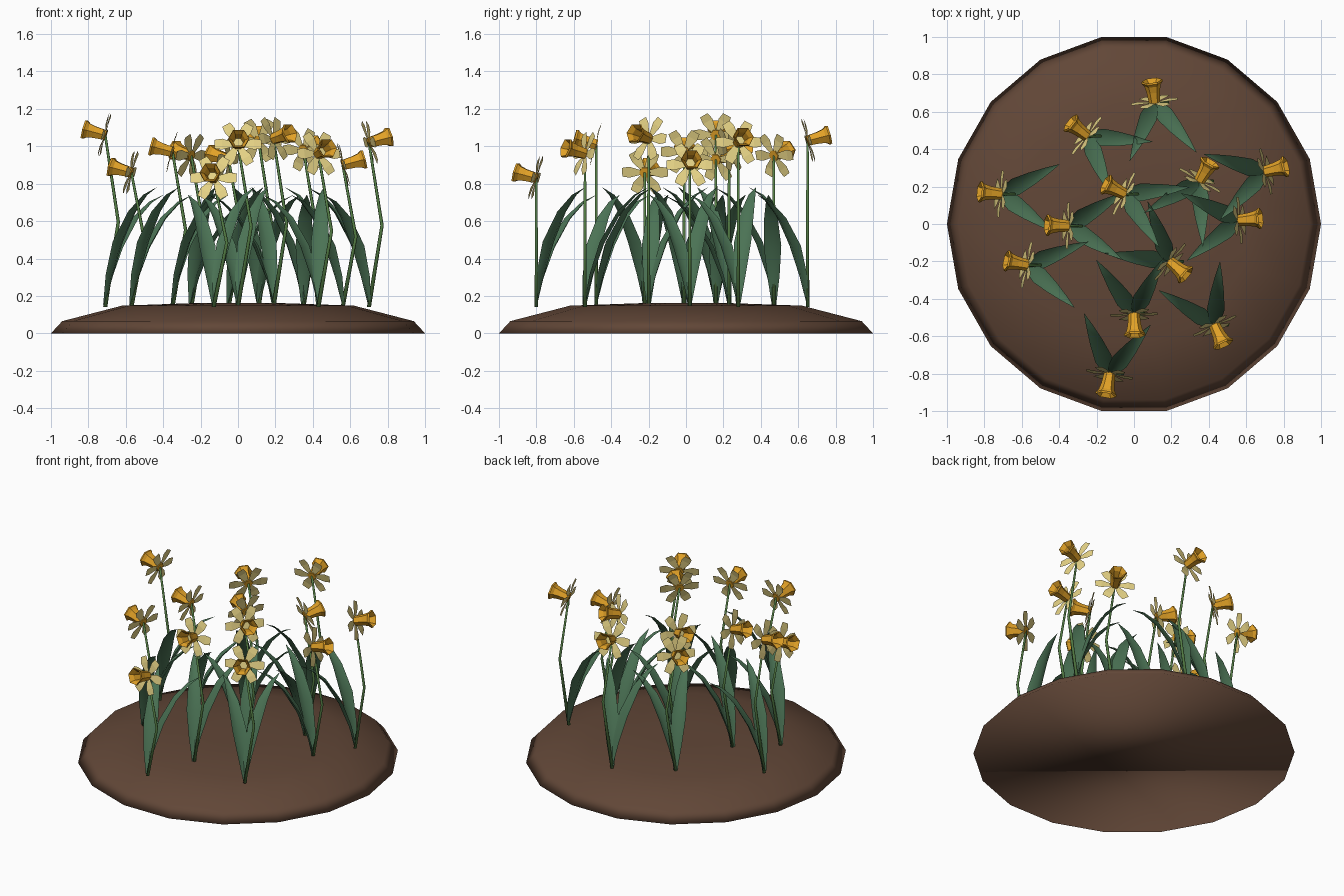
import bpy, math
from mathutils import Vector, Matrix

if "Cube" in bpy.data.objects:
    bpy.data.objects.remove(bpy.data.objects["Cube"])


def material(name, rgb):
    m = bpy.data.materials.new(name)
    m.diffuse_color = (*rgb, 1)
    m.use_nodes = True
    m.node_tree.nodes["Principled BSDF"].inputs["Base Color"].default_value = m.diffuse_color
    return m


SOIL = material("soil", (0.12, 0.062, 0.038))
GREEN = material("leaf_green", (0.07, 0.17, 0.09))
STEM = material("stem_green", (0.09, 0.21, 0.06))
CREAM = material("petal_cream", (0.80, 0.66, 0.24))
GOLD = material("trumpet_gold", (0.76, 0.36, 0.02))


def make(name, verts, faces, mat, smooth=False):
    me = bpy.data.meshes.new(name)
    me.from_pydata([tuple(v) for v in verts], [], faces)
    me.materials.append(mat)
    me.polygons.foreach_set("use_smooth", [smooth] * len(me.polygons))
    ob = bpy.data.objects.new(name, me)
    bpy.context.collection.objects.link(ob)
    return ob


def ring_faces(rings, n):
    return [(r * n + i, r * n + (i + 1) % n, (r + 1) * n + (i + 1) % n, (r + 1) * n + i)
            for r in range(rings - 1) for i in range(n)]


def circle(n, r, z, phase=0):
    return [Vector((r * math.cos(2 * math.pi * i / n + phase),
                    r * math.sin(2 * math.pi * i / n + phase), z)) for i in range(n)]


# Soil mound: low 18-sided dome with a closed underside
N = 18
verts = []
for r, z in [(1, 0), (0.94, 0.065), (0.62, 0.148), (0.22, 0.162)]:
    verts += [Vector((v.x, v.y * 1.015, v.z)) for v in circle(N, r, z)]
faces = ring_faces(4, N) + [tuple(range(3 * N, 4 * N)), tuple(reversed(range(N)))]
make("soil_mound", verts, faces, SOIL, True)

GROUND = 0.15


def stem(x, y, top):
    # Thin tube with one bend towards +x
    mid = GROUND + 0.49 * (top - GROUND)
    path = [(x, GROUND - 0.01, 0.011), (x + 0.07, mid, 0.009), (x, top, 0.007)]
    v = [p + Vector((px, y, 0)) for px, z, r in path for p in circle(6, r, z)]
    make("stem", v, ring_faces(3, 6) + [tuple(range(12, 18)), tuple(range(5, -1, -1))], STEM, True)


def leaf(x, y, angle, reach, height):
    # Folded blade: (outward fraction, height fraction, half width)
    profile = [(0, 0, 0.012), (0.12, 0.25, 0.033), (0.30, 0.52, 0.047),
               (0.56, 0.78, 0.036), (0.80, 0.93, 0.019), (1, 1, 0.001)]
    out = Vector((math.cos(angle), math.sin(angle), 0))
    side = Vector((-out.y, out.x, 0))
    v = []
    for o, h, w in profile:
        c = Vector((x, y, GROUND + h * height)) + out * (o * reach)
        fold = out * (-0.4 * w) + Vector((0, 0, 0.25 * w))
        v += [c - side * w + fold, c, c + side * w + fold]
    f = [(3 * r + i, 3 * r + i + 1, 3 * r + i + 4, 3 * r + i + 3)
         for r in range(len(profile) - 1) for i in (0, 1)]
    make("leaf", v, f, GREEN, True)


def flower(x, y, z, facing):
    # Local +z is the flower axis, tilted up from the horizontal
    frame = (Matrix.Translation((x, y, z)) @ Matrix.Rotation(facing, 4, 'Z')
             @ Matrix.Rotation(math.radians(75), 4, 'Y') @ Matrix.Rotation(math.pi / 2, 4, 'Z'))
    # Six flat petals
    v, f = [], []
    for k in range(6):
        rot = Matrix.Rotation(k * math.pi / 3, 4, 'Z')
        s = len(v)
        for r, w, h in [(0.012, 0.010, 0), (0.085, 0.030, 0.006), (0.125, 0.024, 0.004)]:
            v += [rot @ Vector((r, -w, h)), rot @ Vector((r, w, h))]
        f += [(s, s + 1, s + 3, s + 2), (s + 2, s + 3, s + 5, s + 4)]
    make("petals", v, f, CREAM).matrix_world = frame
    # Hexagonal flared trumpet with a hollow mouth
    v = []
    for r, h in [(0.030, -0.004), (0.036, 0.06), (0.044, 0.095), (0.058, 0.112),
                 (0.055, 0.122), (0.036, 0.095), (0.024, 0.02)]:
        v += circle(6, r, h)
    make("trumpet", v, ring_faces(7, 6) + [tuple(range(5, -1, -1))], GOLD).matrix_world = frame
    # Pale floor inside the trumpet
    make("trumpet_centre", circle(6, 0.027, 0.035) , [tuple(range(6))], CREAM).matrix_world = frame


# Plants: x, y, flower height, facing in degrees
PLANTS = [(0.11, 0.65, 1.03, 97), (-0.25, 0.47, 0.95, 142), (-0.71, 0.16, 1.06, 174),
          (-0.05, 0.16, 0.93, 153), (0.35, 0.23, 0.98, 60), (0.70, 0.28, 1.02, 14),
          (0.56, 0.02, 0.90, 5), (-0.35, -0.01, 0.97, 178), (-0.57, -0.22, 0.86, 168),
          (0.19, -0.20, 1.04, -40), (0.0, -0.48, 1.01, -88), (0.43, -0.54, 0.96, -65),
          (-0.13, -0.80, 0.83, -100)]
for x, y, z, deg in PLANTS:
    a = math.radians(deg)
    stem(x, y, z)
    leaf(x, y, a + math.radians(213), 0.35, 0.59)
    leaf(x, y, a + math.radians(150), 0.34, 0.63)
    flower(x, y, z, a)
